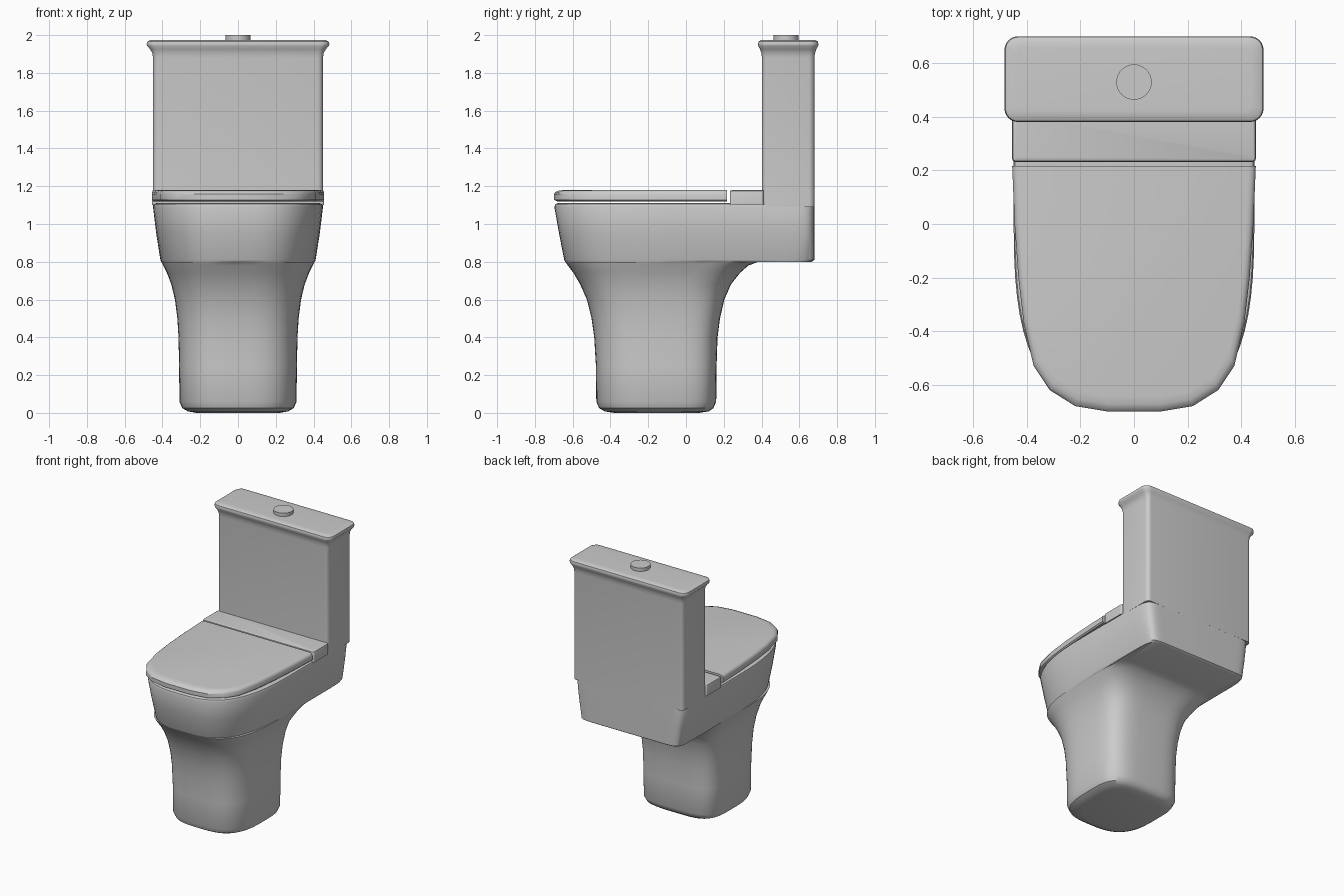
import bpy
from math import sin, cos, pi, copysign

if "Cube" in bpy.data.objects:
    bpy.data.objects.remove(bpy.data.objects["Cube"], do_unlink=True)

# Single glazed ceramic colour
ceramic = bpy.data.materials.new("ceramic_grey")
ceramic.use_nodes = True
colour = (0.6, 0.6, 0.6, 1)
ceramic.diffuse_color = colour
ceramic.node_tree.nodes["Principled BSDF"].inputs["Base Color"].default_value = colour


def finish(obj, name, angle=35):
    obj.name = name
    obj.data.materials.append(ceramic)
    bpy.ops.object.select_all(action="DESELECT")
    obj.select_set(True)
    bpy.context.view_layer.objects.active = obj
    bpy.ops.object.shade_smooth_by_angle(angle=angle * pi / 180)
    return obj


def loft(name, rings, angle=35):
    """Skin a stack of equal-length rings, listed from bottom to top, and cap it."""
    n = len(rings[0])
    verts = [p for ring in rings for p in ring]
    faces = [(a * n + i, a * n + (i + 1) % n, (a + 1) * n + (i + 1) % n, (a + 1) * n + i)
             for a in range(len(rings) - 1) for i in range(n)]
    faces.append(tuple(reversed(range(n))))
    faces.append(tuple(range(len(verts) - n, len(verts))))
    mesh = bpy.data.meshes.new(name)
    mesh.from_pydata(verts, [], faces)
    obj = bpy.data.objects.new(name, mesh)
    bpy.context.collection.objects.link(obj)
    return finish(obj, name, angle)


def oval(z, half_width, front, back, back_power, front_power=3, count=64):
    """Superellipse ring with a round front and a squarer back."""
    centre = front + 0.55 * (back - front)
    ring = []
    for i in range(count):
        t = 2 * pi * i / count
        c, s = cos(t), sin(t)
        power = 2 / (back_power if s > 0 else front_power)
        depth = back - centre if s > 0 else centre - front
        ring.append((copysign(abs(c) ** power, c) * half_width,
                     centre + copysign(abs(s) ** power, s) * depth, z))
    return ring


def rounded_box(z, half_width, front, back, radius, steps=6):
    """Rectangular ring with round corners."""
    ring = []
    for k, (sx, y) in enumerate([(1, back - radius), (-1, back - radius),
                                 (-1, front + radius), (1, front + radius)]):
        for i in range(steps + 1):
            t = (k + i / steps) * pi / 2
            ring.append((sx * (half_width - radius) + radius * cos(t),
                         y + radius * sin(t), z))
    return ring


# Pedestal flaring into the bowl, with the shelf below the tank
body = [
    (0, 0.22, -0.38, 0.07, 4), (0.008, 0.265, -0.43, 0.12, 4),
    (0.025, 0.295, -0.46, 0.145, 4), (0.06, 0.31, -0.475, 0.16, 4),
    (0.25, 0.312, -0.477, 0.162, 4), (0.4, 0.315, -0.486, 0.167, 4),
    (0.5, 0.321, -0.5, 0.18, 4), (0.6, 0.334, -0.525, 0.203, 4),
    (0.68, 0.353, -0.56, 0.238, 4), (0.74, 0.376, -0.595, 0.285, 5),
    (0.78, 0.396, -0.625, 0.33, 6), (0.799, 0.405, -0.638, 0.38, 7),
    (0.8, 0.407, -0.64, 0.665, 16), (0.81, 0.411, -0.645, 0.68, 16),
    (0.95, 0.433, -0.672, 0.68, 16), (1.09, 0.45, -0.697, 0.68, 16),
    (1.105, 0.445, -0.692, 0.68, 16), (1.112, 0.43, -0.675, 0.68, 16),
]
loft("bowl_and_pedestal", [oval(*row) for row in body])

# Tank with a cove under its lid
tank = [(1.09, 0.45, 0), (1.88, 0.45, 0), (1.905, 0.454, 0.003),
        (1.925, 0.465, 0.01), (1.943, 0.481, 0.02), (1.953, 0.484, 0.021),
        (1.966, 0.48, 0.018), (1.973, 0.465, 0.006), (1.975, 0.44, -0.02)]
loft("tank", [rounded_box(z, w, 0.402 - g, 0.68 + g, 0.03 + max(g, 0))
              for z, w, g in tank])

# Seat lid: half outline mirrored, with a softened edge
hinge_y = 0.217
half = [(0.1, -0.7), (0.22, -0.68), (0.315, -0.62), (0.375, -0.53),
        (0.412, -0.37), (0.432, -0.2), (0.446, 0), (0.455, hinge_y)]
outline = half + [(-x, y) for x, y in reversed(half)]
edge = [(1.12, 0.98), (1.128, 1), (1.158, 1), (1.17, 0.99), (1.177, 0.97), (1.18, 0.94)]
loft("seat_lid", [[(x * s, hinge_y + (y - hinge_y) * s, z) for x, y in outline]
                  for z, s in edge])

# Fixed strip behind the lid
strip = [(1.1, 0), (1.168, 0), (1.176, 0.003), (1.18, 0.01)]
loft("hinge_strip", [rounded_box(z, 0.455 - g, 0.232 + g, 0.41, 0.012)
                     for z, g in strip])

# Flush button
bpy.ops.mesh.primitive_cylinder_add(vertices=32, radius=0.066, depth=0.04,
                                    location=(0, 0.53, 1.98))
finish(bpy.context.object, "flush_button")
